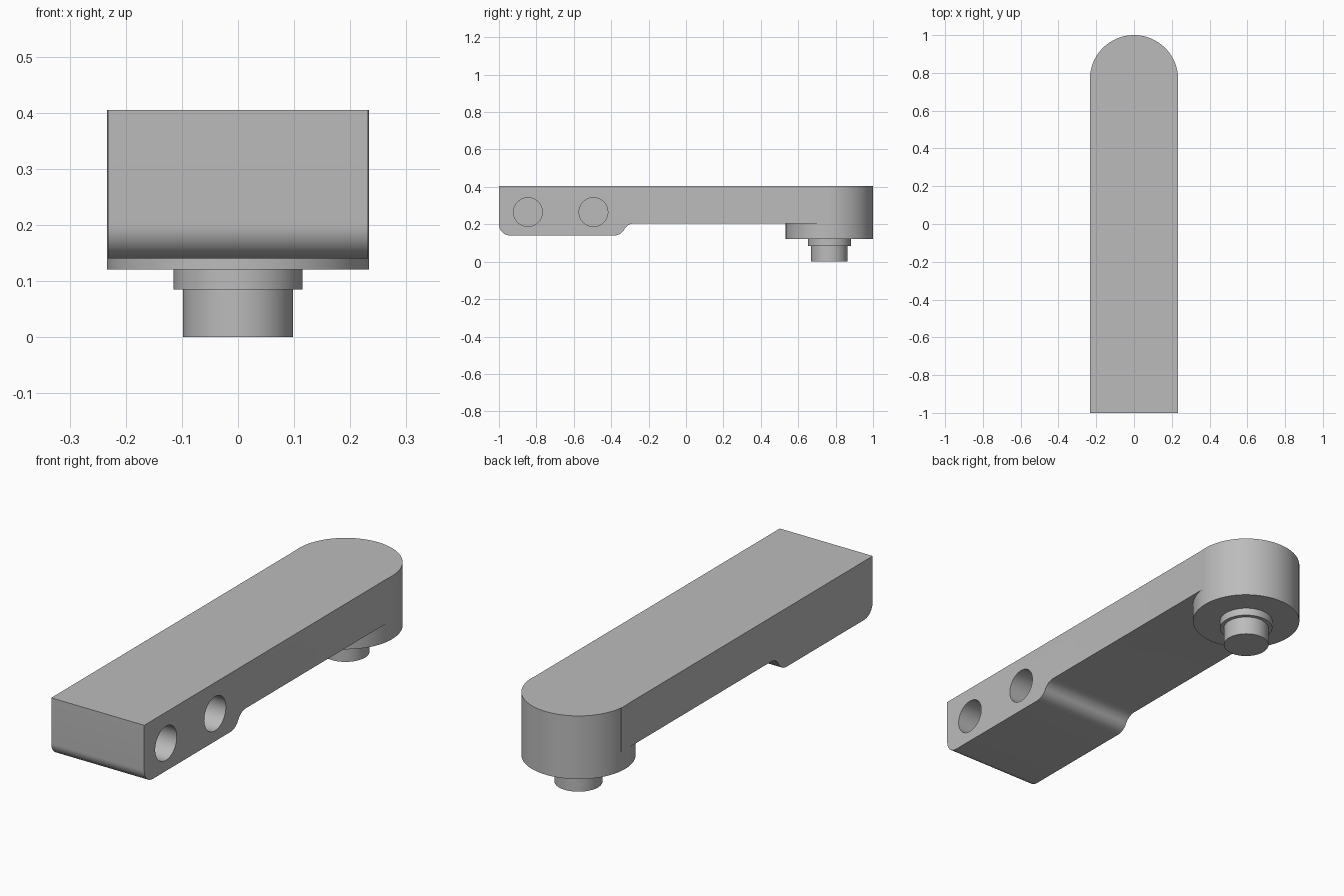
import bpy, bmesh
from math import sin, cos, pi, asin, sqrt
from mathutils import Matrix, Vector

if "Cube" in bpy.data.objects:
    bpy.data.objects.remove(bpy.data.objects["Cube"])

grey = bpy.data.materials.new("plain grey")
grey.use_nodes = True
grey.diffuse_color = (0.5, 0.5, 0.5, 1)
grey.node_tree.nodes["Principled BSDF"].inputs["Base Color"].default_value = (0.5, 0.5, 0.5, 1)

TOP, THIN, THICK = 0.405, 0.205, 0.14   # heights of the arm faces
HALF_W, BOSS_R = 0.232, 0.2335
BOSS_Y = 1 - BOSS_R


def finish(name, bm):
    bmesh.ops.recalc_face_normals(bm, faces=bm.faces[:])
    mesh = bpy.data.meshes.new(name)
    bm.to_mesh(mesh)
    bm.free()
    mesh.materials.append(grey)
    obj = bpy.data.objects.new(name, mesh)
    bpy.context.collection.objects.link(obj)
    return obj


def cylinder(name, radius, start, end):
    """Capped cylinder between two points."""
    start, end = Vector(start), Vector(end)
    axis = end - start
    turn = axis.to_track_quat("Z", "Y").to_matrix().to_4x4()
    bm = bmesh.new()
    bmesh.ops.create_cone(bm, cap_ends=True, segments=96, radius1=radius, radius2=radius,
                          depth=axis.length, matrix=Matrix.Translation((start + end) / 2) @ turn)
    return finish(name, bm)


def select(obj):
    bpy.ops.object.select_all(action="DESELECT")
    obj.select_set(True)
    bpy.context.view_layer.objects.active = obj


def combine(target, tool, operation):
    """Apply a boolean and discard the tool."""
    mod = target.modifiers.new(operation, "BOOLEAN")
    mod.operation, mod.solver, mod.object = operation, "EXACT", tool
    select(target)
    bpy.ops.object.modifier_apply(modifier=mod.name)
    bpy.data.objects.remove(tool)


def arc(cy, cz, r, a0, a1, steps=12):
    return [(cy + r * cos(a0 + (a1 - a0) * i / steps),
             cz + r * sin(a0 + (a1 - a0) * i / steps)) for i in range(steps + 1)]


# Arm: side profile with rounded nose and S-shaped step, extruded across x
run, rise = 0.11, THIN - THICK
r = (run ** 2 + rise ** 2) / (4 * rise)
sweep = asin(run / 2 / r)
step_y = -0.385
profile = [(-1, TOP)]
profile += arc(-0.94, THICK + 0.06, 0.06, pi, 1.5 * pi)
profile += arc(step_y, THICK + r, r, -pi / 2, -pi / 2 + sweep)
profile += arc(step_y + run, THIN - r, r, pi / 2 + sweep, pi / 2)[1:]
end_y = BOSS_Y + sqrt(BOSS_R ** 2 - HALF_W ** 2)
profile += [(end_y, THIN), (end_y, TOP)]

bm = bmesh.new()
side = bm.faces.new([bm.verts.new((-HALF_W, y, z)) for y, z in profile])
new = bmesh.ops.extrude_face_region(bm, geom=[side])["geom"]
bmesh.ops.translate(bm, vec=(2 * HALF_W, 0, 0),
                    verts=[v for v in new if isinstance(v, bmesh.types.BMVert)])
arm = finish("arm", bm)

# Round boss at the back end
combine(arm, cylinder("boss", BOSS_R, (0, BOSS_Y, 0.12), (0, BOSS_Y, TOP)), "UNION")

# Two blind holes in the +x side
for y in (-0.845, -0.495):
    combine(arm, cylinder("hole_cutter", 0.077, (-0.12, y, 0.265), (0.3, y, 0.265)), "DIFFERENCE")

# Collar and pin under the boss
collar = cylinder("collar", 0.115, (0, BOSS_Y, 0.085), (0, BOSS_Y, 0.125))
pin = cylinder("pin", 0.098, (0, BOSS_Y, 0), (0, BOSS_Y, 0.09))

for obj in (arm, collar, pin):
    select(obj)
    bpy.ops.object.shade_smooth_by_angle(angle=pi / 6)
